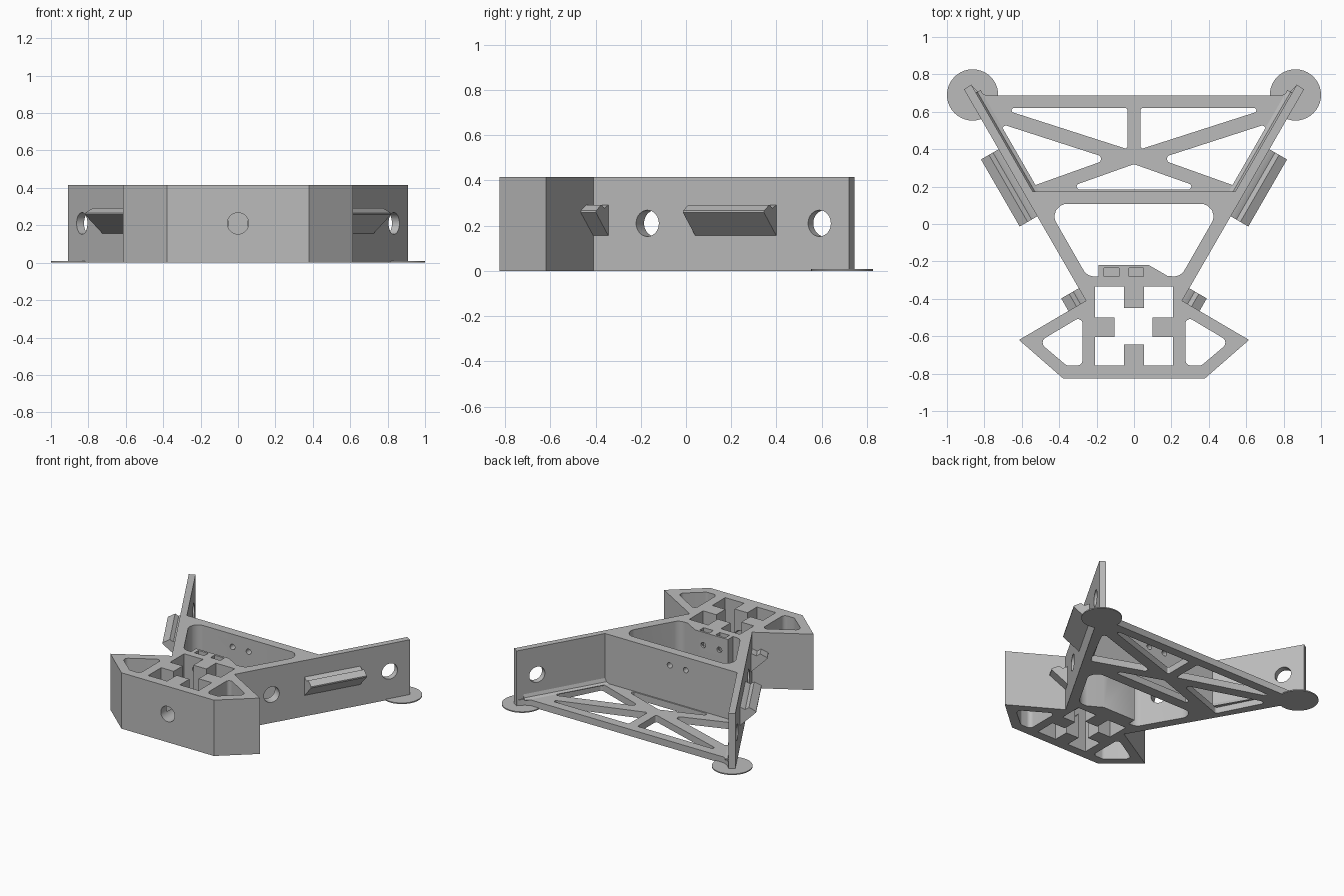
import bpy, bmesh, math
from mathutils import Vector, Matrix

cube = bpy.data.objects.get("Cube")
if cube:
    bpy.data.objects.remove(cube)

grey = bpy.data.materials.new("Plain grey")
grey.use_nodes = True
colour = (0.5, 0.5, 0.5, 1)
grey.diffuse_color = colour
grey.node_tree.nodes["Principled BSDF"].inputs["Base Color"].default_value = colour

H = 0.415                                   # frame height
NORMAL = Vector((math.cos(math.pi / 6), -0.5, 0))   # outward from the +x arm
ALONG = Vector((0.5, math.cos(math.pi / 6), 0))     # along the +x arm
OUTER, INNER = 0.427, 0.382                 # arm faces, measured along NORMAL


def flip(points):
    return [(-x, y) for x, y in reversed(points)]


def rounded(points, r, steps=6):
    """Replace each corner with a small arc-like curve."""
    out = []
    for i, p in enumerate(points):
        p = Vector(p)
        a = Vector(points[i - 1]) - p
        b = Vector(points[(i + 1) % len(points)]) - p
        half = a.angle(b) / 2
        cut = min(r / math.tan(half), a.length * 0.45, b.length * 0.45)
        rad = cut * math.tan(half)
        a.normalize()
        b.normalize()
        centre = p + (a + b).normalized() * rad / math.sin(half)
        start, end = p + a * cut - centre, p + b * cut - centre
        for k in range(steps + 1):
            v = start.lerp(end, k / steps).normalized() * rad
            out.append(tuple(centre + v))
    return out


def add(name, mesh):
    bm = bmesh.new()
    bm.from_mesh(mesh)
    bmesh.ops.remove_doubles(bm, verts=bm.verts, dist=0.0002)
    bmesh.ops.recalc_face_normals(bm, faces=bm.faces)
    bm.to_mesh(mesh)
    bm.free()
    mesh.materials.clear()
    mesh.materials.append(grey)
    ob = bpy.data.objects.new(name, mesh)
    bpy.context.collection.objects.link(ob)
    return ob


def prism(name, loops, z0, z1, matrix=None):
    """Extrude an outline with holes between two heights."""
    cu = bpy.data.curves.new(name, 'CURVE')
    cu.dimensions = '2D'
    cu.fill_mode = 'BOTH'
    cu.extrude = (z1 - z0) / 2
    for loop in loops:
        sp = cu.splines.new('POLY')
        sp.points.add(len(loop) - 1)
        for pt, (x, y) in zip(sp.points, loop):
            pt.co = (x, y, 0, 1)
        sp.use_cyclic_u = True
    tmp = bpy.data.objects.new(name + " outline", cu)
    bpy.context.collection.objects.link(tmp)
    dg = bpy.context.evaluated_depsgraph_get()
    mesh = bpy.data.meshes.new_from_object(tmp.evaluated_get(dg))
    bpy.data.objects.remove(tmp)
    mesh.transform(Matrix.Translation((0, 0, (z0 + z1) / 2)))
    if matrix:
        mesh.transform(matrix)
    return add(name, mesh)


def cylinder(name, centre, axis, r, depth):
    bm = bmesh.new()
    bmesh.ops.create_cone(bm, cap_ends=True, segments=40, radius1=r, radius2=r, depth=depth)
    turn = Vector((0, 0, 1)).rotation_difference(Vector(axis)).to_matrix().to_4x4()
    bm.transform(Matrix.Translation(centre) @ turn)
    mesh = bpy.data.meshes.new(name)
    bm.to_mesh(mesh)
    bm.free()
    return add(name, mesh)


def box(x0, x1, y0, y1):
    return [(x0, y0), (x1, y0), (x1, y1), (x0, y1)]


# Main frame: head block, two splayed arms and the cross wall
half = [(0.38, -0.825), (0.615, -0.62), (0.257, -0.41), (0.909, 0.72), (0.87, 0.745), (0.542, 0.175)]
outline = half + flip(half)
bay = (rounded([(0.251, -0.28), (0.473, 0.107), (-0.473, 0.107), (-0.251, -0.28)], 0.065)
       + [(-0.19, -0.28), (-0.19, -0.22), (0.08, -0.22), (0.18, -0.278)])
a, b = 0.208, 0.053                          # head cavity half width, tab half width
top, bottom, mid = -0.335, -0.757, -0.552
cavity = [(-a, bottom), (-b, bottom), (-b, -0.645), (b, -0.645), (b, bottom), (a, bottom),
          (a, mid - b), (0.1, mid - b), (0.1, mid + b), (a, mid + b), (a, top),
          (b, top), (b, -0.448), (-b, -0.448), (-b, top), (-a, top),
          (-a, mid + b), (-0.105, mid + b), (-0.105, mid - b), (-a, mid - b)]
pocket = rounded([(0.275, -0.757), (0.36, -0.757), (0.51, -0.63), (0.3, -0.505), (0.275, -0.52)], 0.03)
frame = prism("main_frame", [outline, bay, cavity, pocket, flip(pocket)], 0, H)

# Bores and nut slots
cutters = [cylinder("front_bore", (0, -0.73, 0.21), (0, 1, 0), 0.057, 0.26)]
for t in (0.05, 0.928):
    c = NORMAL * OUTER + ALONG * t + Vector((0, 0, 0.21))
    for s in (1, -1):
        cutters.append(cylinder("arm_bore", (s * c.x, c.y, c.z), (s * NORMAL.x, NORMAL.y, 0), 0.058, 0.2))
for x in (0.012, -0.12):
    cutters.append(cylinder("screw_bore", (x, -0.07, 0.32), (0, 1, 0), 0.02, 0.54))
    cutters.append(prism("nut_slot", [box(x - 0.04, x + 0.04, -0.282, -0.236)], 0.28, H + 0.05))
for c in cutters:
    mod = frame.modifiers.new("Cut", 'BOOLEAN')
    mod.operation = 'DIFFERENCE'
    mod.solver = 'EXACT'
    mod.object = c
dg = bpy.context.evaluated_depsgraph_get()
cut_mesh = bpy.data.meshes.new_from_object(frame.evaluated_get(dg))
frame.modifiers.clear()
frame.data = cut_mesh
for c in cutters:
    bpy.data.objects.remove(c)
parts = [frame]

# Low truss floor between the arms
side = [(0.56, 0.15), (0.86, 0.67), (0.865, 0.737), (0.83, 0.705), (0.79, 0.688)]
back_gap = rounded([(0.035, 0.62), (0.72, 0.62), (0.035, 0.4)], 0.012)
side_gap = rounded([(0.725, 0.54), (0.133, 0.349), (0.55, 0.2)], 0.02)
front_gap = rounded([(0, 0.32), (0.38, 0.185), (-0.38, 0.185)], 0.015)
parts.append(prism("truss_floor", [side + flip(side), back_gap, flip(back_gap),
                                   side_gap, flip(side_gap), front_gap], 0, 0.05))

# Strips running along the arms: hooked rails outside, fillets inside
hook = [(-0.01, 0.155), (0, 0.155), (0.109, 0.257), (0.109, 0.266), (0.06, 0.292),
        (0.035, 0.276), (0, 0.292), (-0.01, 0.292)]
fillet = [(0.005, 0.045), (-0.03, 0.045), (-0.03, 0.05), (-0.01, 0.06), (0, 0.085), (0.005, 0.085)]
for name, profile, base, t0, t1 in (("long_rail", hook, OUTER, 0.294, 0.708),
                                    ("short_rail", hook, OUTER, -0.243, -0.15),
                                    ("arm_fillet", fillet, INNER, 0.41, 1.03)):
    for s, label in ((1, "left"), (-1, "right")):
        m = Matrix((NORMAL, (0, 0, 1), ALONG)).transposed().to_4x4()
        m = Matrix.Scale(s, 4, (1, 0, 0)) @ Matrix.Translation(NORMAL * base) @ m
        if s < 0:
            m = Matrix.Diagonal((-1, 1, 1, 1)) @ Matrix.Translation(NORMAL * base) \
                @ Matrix((NORMAL, (0, 0, 1), ALONG)).transposed().to_4x4()
        parts.append(prism(f"{label}_{name}", [profile], t0, t1, m))

# Thin round feet under the arm tips
for s, label in ((1, "left"), (-1, "right")):
    parts.append(cylinder(label + "_foot_disc", (s * 0.863, 0.69, 0.004), (0, 0, 1), 0.137, 0.008))

# Smooth the curved walls, keep edges sharp
for ob in parts:
    bpy.ops.object.select_all(action='DESELECT')
    ob.select_set(True)
    bpy.context.view_layer.objects.active = ob
    bpy.ops.object.shade_smooth_by_angle(angle=math.radians(32))
